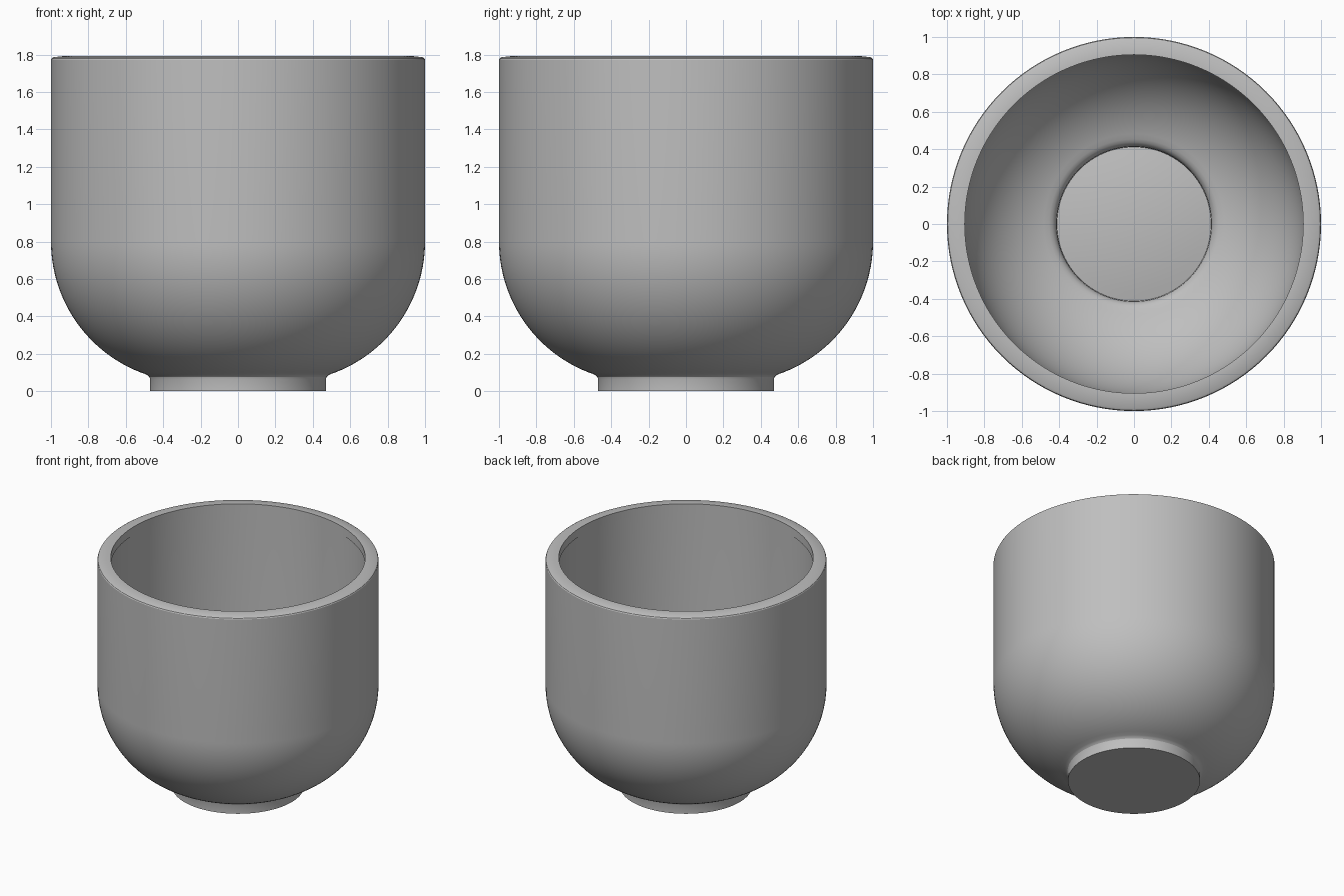
import bpy, bmesh, math

cube = bpy.data.objects.get("Cube")
if cube:
    bpy.data.objects.remove(cube, do_unlink=True)

grey = bpy.data.materials.new("plain_grey")
grey.use_nodes = True
colour = (0.52, 0.52, 0.52, 1)
grey.diffuse_color = colour
grey.node_tree.nodes["Principled BSDF"].inputs["Base Color"].default_value = colour


def arc(cx, cz, r, start, end, steps):
    """Points on a circle arc, angles in degrees."""
    angles = [math.radians(start + (end - start) * i / steps) for i in range(steps + 1)]
    return [(cx + r * math.cos(a), cz + r * math.sin(a)) for a in angles]


def lathe(name, profile, segments=128):
    """Spin a profile of (radius, height) points around the z axis."""
    bm = bmesh.new()
    verts = [bm.verts.new((r, 0, z)) for r, z in profile]
    edges = [bm.edges.new(pair) for pair in zip(verts, verts[1:])]
    bmesh.ops.spin(bm, geom=verts + edges, cent=(0, 0, 0), axis=(0, 0, 1),
                   angle=math.tau, steps=segments, use_duplicate=False)
    bmesh.ops.remove_doubles(bm, verts=bm.verts, dist=1e-5)
    bmesh.ops.recalc_face_normals(bm, faces=bm.faces)
    mesh = bpy.data.meshes.new(name)
    bm.to_mesh(mesh)
    bm.free()
    mesh.materials.append(grey)
    obj = bpy.data.objects.new(name, mesh)
    bpy.context.collection.objects.link(obj)
    bpy.ops.object.select_all(action="DESELECT")
    obj.select_set(True)
    bpy.context.view_layer.objects.active = obj
    bpy.ops.object.shade_smooth_by_angle(angle=math.radians(25))
    return obj


# Shared centre of the rounded bowl, outside and inside
CX, CZ = 0.25, 0.8

foot = [(0, 0), (0.47, 0), (0.47, 0.065), (0.473, 0.075), (0.482, 0.084)]
outside = arc(CX, CZ, 0.75, -71, 0, 28)
rim = [(1, 1.772), (0.996, 1.78), (0.985, 1.786), (0.92, 1.793), (0.905, 1.793),
       (0.905, 1.73), (0.91, 1.73)]
inside = arc(CX, CZ, 0.66, 0, -72, 28)
# Rounded lip down to the recessed, slightly domed floor
lip = [(0.437, 0.163), (0.424, 0.15), (0.415, 0.13), (0.412, 0.085)]
floor = arc(0, -1.965, 2.09, 78.6, 90, 8)

lathe("cup", foot + outside + rim + inside + lip + floor)
